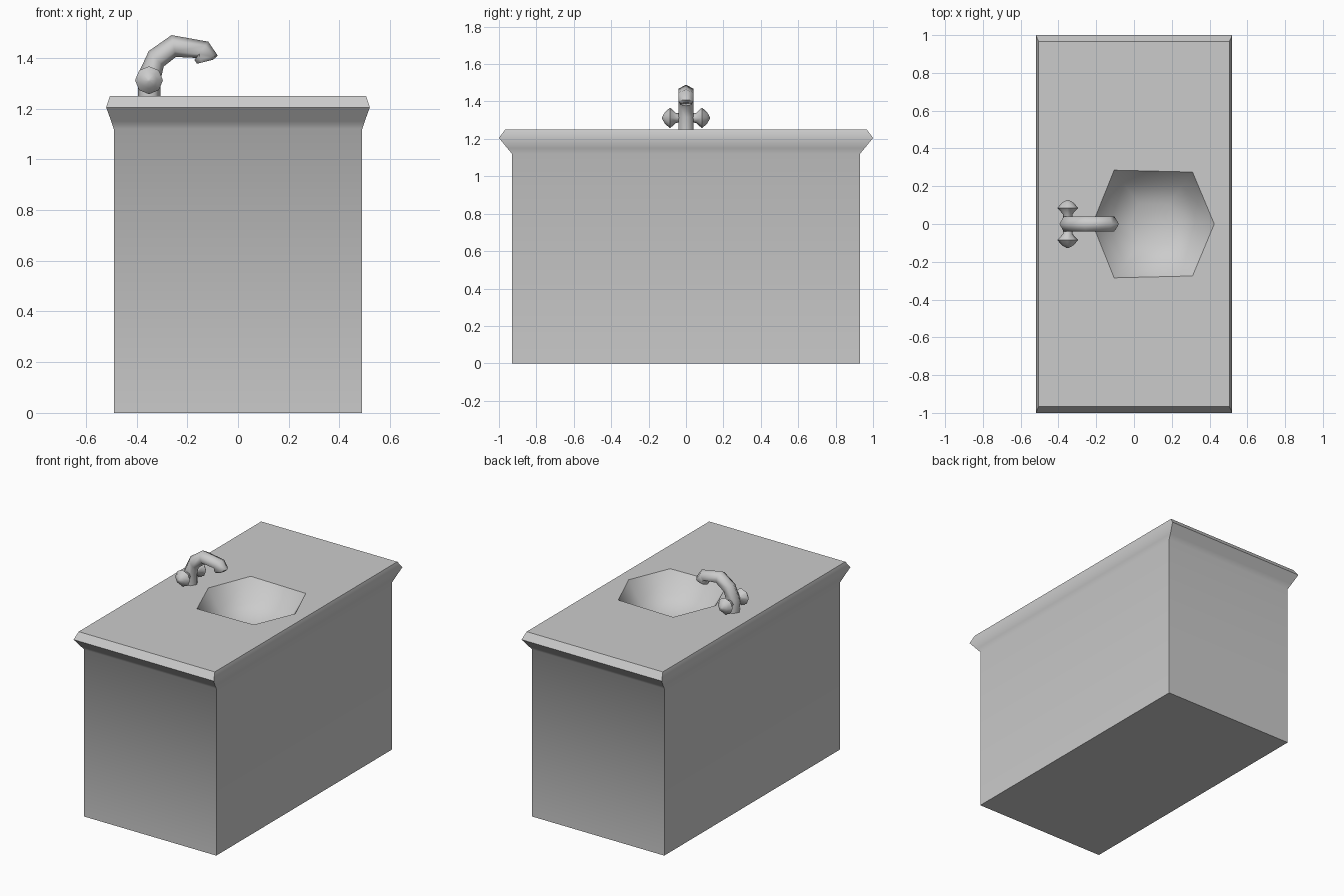
import bpy, bmesh, math
from mathutils import Vector

if "Cube" in bpy.data.objects:
    bpy.data.objects.remove(bpy.data.objects["Cube"])


def loft(bm, rings, cap_start=False, cap_end=False):
    """Skin a list of equal-length point rings; returns the vertex rings."""
    vr = [[bm.verts.new(p) for p in ring] for ring in rings]
    n = len(vr[0])
    for a, b in zip(vr, vr[1:]):
        for i in range(n):
            j = (i + 1) % n
            bm.faces.new((a[i], a[j], b[j], b[i]))
    if cap_start:
        bm.faces.new(vr[0][::-1])
    if cap_end:
        bm.faces.new(vr[-1])
    return vr


def finish(bm, name, angle, recalc=True):
    if recalc:
        bmesh.ops.recalc_face_normals(bm, faces=bm.faces[:])
    me = bpy.data.meshes.new(name)
    bm.to_mesh(me)
    bm.free()
    ob = bpy.data.objects.new(name, me)
    bpy.context.collection.objects.link(ob)
    bpy.ops.object.select_all(action='DESELECT')
    ob.select_set(True)
    bpy.context.view_layer.objects.active = ob
    bpy.ops.object.shade_smooth_by_angle(angle=math.radians(angle))
    return ob


# Hexagonal basin outline
HEX = [(0.425, 0), (0.31, 0.275), (-0.105, 0.285),
       (-0.22, 0), (-0.105, -0.285), (0.31, -0.275)]


def hex_ring(scale, z):
    cx = 0.103
    return [(cx + (x - cx) * scale, y * scale, z) for x, y in HEX]


# Cabinet with flared countertop lip and a hole for the basin
bm = bmesh.new()
profile = [(0.49, 0.93, 0), (0.49, 0.93, 1.12), (0.50, 0.955, 1.15),
           (0.52, 1.0, 1.205), (0.505, 0.967, 1.25)]
rings = [[(x, y, z), (-x, y, z), (-x, -y, z), (x, -y, z)] for x, y, z in profile]
top = loft(bm, rings, cap_start=True)[-1]
hole = [bm.verts.new(p) for p in hex_ring(1, 1.25)]
edges = [bm.edges.get((top[i], top[(i + 1) % 4])) for i in range(4)]
edges += [bm.edges.new((hole[i], hole[(i + 1) % 6])) for i in range(6)]
bmesh.ops.triangle_fill(bm, edges=edges, use_beauty=True, normal=(0, 0, 1))
finish(bm, "vanity_cabinet", 50)

# Basin bowl, smooth inside, facing up
bm = bmesh.new()
loft(bm, [hex_ring(s, z) for s, z in
          ((1, 1.25), (0.74, 1.12), (0.38, 1.06))], cap_end=True)
bm.normal_update()
for f in bm.faces:
    if f.normal.z < 0:
        f.normal_flip()
finish(bm, "basin", 180, recalc=False)

# Faucet spout: six-sided tube through (outer, inner) silhouette pairs
bm = bmesh.new()
pairs = [((-0.395, 1.24), (-0.305, 1.24), 0.045),
         ((-0.395, 1.335), (-0.305, 1.315), 0.045),
         ((-0.352, 1.427), (-0.293, 1.366), 0.045),
         ((-0.262, 1.49), (-0.245, 1.404), 0.045),
         ((-0.117, 1.464), (-0.165, 1.400), 0.045),
         ((-0.080, 1.409), (-0.172, 1.392), 0.045),
         ((-0.098, 1.393), (-0.162, 1.377), 0.033),
         ((-0.105, 1.401), (-0.161, 1.387), 0.028)]
rings = []
for o, i, r in pairs:
    o, i = Vector((o[0], 0, o[1])), Vector((i[0], 0, i[1]))
    c, h = (o + i) / 2, (o - i) / 2
    rings.append([c + h * math.cos(k * math.pi / 3)
                  + Vector((0, r * math.sin(k * math.pi / 3), 0)) for k in range(6)])
loft(bm, rings, cap_start=True, cap_end=True)
finish(bm, "faucet_spout", 65)

# Faucet handles: turned knobs on both sides
for side, name in ((1, "faucet_handle_back"), (-1, "faucet_handle_front")):
    bm = bmesh.new()
    rings = [[(-0.351 + r * math.cos(k * math.pi / 4), side * y,
               1.312 + r * math.sin(k * math.pi / 4)) for k in range(8)]
             for y, r in ((0.01, 0.024), (0.053, 0.026), (0.085, 0.055),
                          (0.112, 0.032), (0.127, 0.006))]
    loft(bm, rings, cap_start=True, cap_end=True)
    finish(bm, name, 60)
